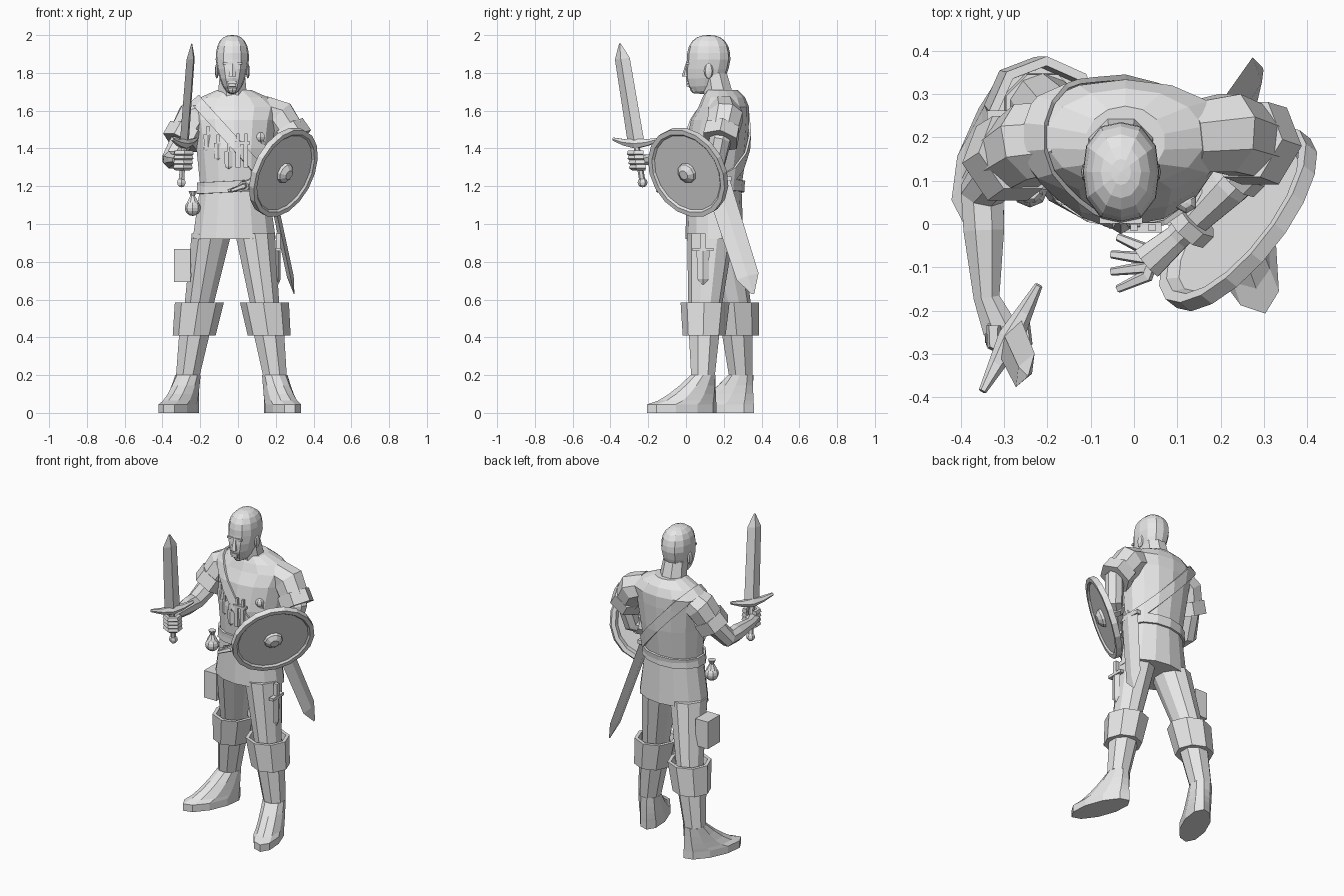
import bpy, bmesh
from math import pi, cos, sin, radians
from mathutils import Vector

cube = bpy.data.objects.get("Cube")
if cube:
    bpy.data.objects.remove(cube, do_unlink=True)

grey = bpy.data.materials.new("plain_grey")
grey.use_nodes = True
shade = (.8, .8, .8, 1)
grey.diffuse_color = shade
grey.node_tree.nodes["Principled BSDF"].inputs["Base Color"].default_value = shade


def at(x, y, z):
    return Vector((x, y, z))


X, Y, Z = at(1, 0, 0), at(0, 1, 0), at(0, 0, 1)


def finish(name, bm):
    bmesh.ops.recalc_face_normals(bm, faces=bm.faces)
    mesh = bpy.data.meshes.new(name)
    bm.to_mesh(mesh)
    bm.free()
    mesh.materials.append(grey)
    obj = bpy.data.objects.new(name, mesh)
    bpy.context.collection.objects.link(obj)
    return obj


def loft(name, centres, radii, sides=8, side=X, axis=None, spin=.5):
    """Skin polygon rings along a path and cap both ends."""
    bm = bmesh.new()
    grow = 1 / cos(pi / sides) if spin else 1
    last = len(centres) - 1
    rings = []
    for i, (centre, radius) in enumerate(zip(centres, radii)):
        wide, deep = radius if isinstance(radius, tuple) else (radius, radius)
        along = axis or centres[min(i + 1, last)] - centres[max(i - 1, 0)]
        along = along.normalized()
        across = (side - along * side.dot(along)).normalized()
        other = along.cross(across)
        angles = [2 * pi * (k + spin) / sides for k in range(sides)]
        rings.append([bm.verts.new(centre + grow * (across * cos(a) * wide
                                                    + other * sin(a) * deep))
                      for a in angles])
    for low, high in zip(rings, rings[1:]):
        for k in range(sides):
            bm.faces.new((low[k - 1], low[k], high[k], high[k - 1]))
    bm.faces.new(rings[0])
    bm.faces.new(rings[-1])
    return finish(name, bm)


def bar(name, start, end, wide, thick, side=X):
    return loft(name, [start, end], [(wide, thick)] * 2, 4, side)


def blade(name, base, tip, wide, thick, side):
    """Diamond section tapering to a point."""
    return loft(name, [base, base.lerp(tip, .85), tip],
                [(wide, thick), (wide * .9, thick), (wide * .1, thick * .1)],
                4, side, spin=0)


def ball(name, centre, size, segments=8):
    bm = bmesh.new()
    bmesh.ops.create_uvsphere(bm, u_segments=segments, v_segments=segments, radius=1)
    for v in bm.verts:
        v.co = centre + v.co * size if isinstance(size, float) else \
            centre + Vector(a * b for a, b in zip(v.co, size))
    return finish(name, bm)


def band(name, body, point, normal, half):
    """Strap cut from a slightly swollen copy of the body between two planes."""
    bm = bmesh.new()
    bm.from_mesh(body.data)
    bm.normal_update()
    for v, n in [(v, v.normal.copy()) for v in bm.verts]:
        v.co += n * .01
    normal = normal.normalized()
    for s in (1, -1):
        bmesh.ops.bisect_plane(bm, geom=bm.verts[:] + bm.edges[:] + bm.faces[:],
                               plane_co=point + normal * half * s,
                               plane_no=normal * s, clear_outer=True)
    solid = finish(name, bm).modifiers.new("thickness", "SOLIDIFY")
    solid.thickness = .012
    solid.offset = 0


# Tunic, belt and shoulder strap
outline = [(.15, .92, .22, .15), (.15, 1.2, .18, .14), (.16, 1.4, .2, .16),
           (.18, 1.55, .22, .15), (.2, 1.62, .24, .13), (.2, 1.67, .18, .11),
           (.19, 1.71, .09, .08)]
tunic = loft("tunic", [at(-.02, y, z) for y, z, wide, deep in outline],
             [(wide, deep) for y, z, wide, deep in outline], 14, axis=Z)
band("belt", tunic, Z * 1.2, at(-.05, 0, 1), .03)
band("shoulder_strap", tunic, at(-.11, 0, 1.53), at(.74, 0, .67), .03)

# Head, squared off a little, with the jaw narrowed and pushed forward
skull, skull_size = at(-.03, .12, 1.87), (.088, .115, .13)
head = ball("head", skull, skull_size, 12)
for v in head.data.vertices:
    q = v.co - skull
    q /= sum(abs(c / s) ** 2.5 for c, s in zip(q, skull_size)) ** .4
    if q.z < 0:
        q.z *= 1.4
        drop = -q.z / .18
        q.x *= 1 - .3 * drop
        q.y -= .03 * drop
    v.co = skull + q

# Neck and features
loft("neck", [skull + at(0, .06, -.22), skull + at(0, .03, -.07)], [.08, .066], axis=Z)
loft("nose", [skull + at(0, -.11, -.02), skull + at(0, -.12, -.09)], [.01, .02], 6, axis=Z)
ball("chin", skull + at(0, -.07, -.15), .03)
for name, forward, drop, half in (("brow", .112, .02, .05), ("upper_lip", .114, .12, .025),
                                  ("lower_lip", .11, .135, .02)):
    middle = skull - at(0, forward, drop)
    bar(name, middle - X * half, middle + X * half, .007, .006, Y)
for name, s in (("left_ear", 1), ("right_ear", -1)):
    ball(name, skull + at(s * .082, 0, -.06), (.01, .024, .04))


# Legs: trousers, boot shaft, foot and turned cuff
def leg(label, hip, knee, ankle, turn):
    toe_way = at(sin(radians(turn)), -cos(radians(turn)), 0)
    sideways = Z.cross(toe_way)
    loft(label + "_trouser", [hip, knee], [(.105, .118), (.075, .083)], 10, axis=Z)
    loft(label + "_boot_shaft", [knee, knee.lerp(ankle, .4), ankle],
         [.085, .08, .063], axis=Z)
    cuff = [knee.lerp(ankle, t) for t in (.4, -.1, -.1, .1)]
    loft(label + "_boot_cuff", cuff, [.105, .12, .1, .09], 8, sideways, Z)
    ground = at(ankle.x, ankle.y, 0)
    steps = [i / 4 for i in range(5)]
    heights = [.045 + .155 * t ** 1.5 for t in steps]
    foot = [ground + toe_way * .12 * (1 - t) + Z * h for t, h in zip(steps, heights)]
    sizes = [(.076 - .012 * t, .186 - .12 * t) for t in steps]
    loft(label + "_foot", [ground + toe_way * .12] + foot, sizes[:1] + sizes, 10,
         sideways, Z)


leg("right", at(-.14, .17, .95), at(-.21, .26, .55), at(-.265, .29, .2), -24)
leg("left", at(.09, .13, .95), at(.145, .1, .55), at(.195, .09, .2), 20)


# Arms: short sleeve with a heavy cuff, bare forearm and palm
def arm(label, shoulder, sleeve_end, elbow, wrist, palm, across):
    bulge = shoulder.lerp(sleeve_end, .5) + at(0, .02, .05)
    loft(label + "_sleeve", [shoulder, bulge, sleeve_end], [.08, .09, .08], 8, Y)
    loft(label + "_sleeve_cuff", [bulge.lerp(sleeve_end, .5), sleeve_end],
         [.088, .09], 6, Y)
    loft(label + "_arm", [bulge, sleeve_end, elbow, elbow.lerp(wrist, .35), wrist, palm],
         [.06, .055, .05, .047, .03, (.04, .025)], 8, across)


arm("right", at(-.16, .2, 1.6), at(-.305, .14, 1.43), at(-.35, .07, 1.34),
    at(-.34, -.17, 1.34), at(-.31, -.24, 1.34), X)
left_elbow, left_wrist, left_palm = at(.28, .15, 1.3), at(.1, -.03, 1.22), at(.03, -.09, 1.2)
arm("left", at(.13, .2, 1.6), at(.3, .18, 1.44), left_elbow, left_wrist, left_palm,
    at(.6, -.8, 0))

# Left fingers fan out from the palm
for i in range(4):
    spread = i - 1.5
    root = left_palm + at(0, -.02, 0) * spread
    tip = root + at(-.09 + .015 * abs(spread), -.02 * spread, -.025)
    loft("left_finger", [left_palm.lerp(left_wrist, .2), root, tip], [.012, .013, .008], 5, Z)

# Sword held upright, with fingers wrapped round the grip
pommel, point = at(-.3, -.23, 1.22), at(-.245, -.35, 1.955)
guard = at(.13, .245, 0)
collar = pommel.lerp(point, .28)
blade("sword_blade", collar, point, .05, .018, guard)
loft("sword_grip", [pommel, collar], [.014, .014], 6)
ball("sword_pommel", pommel, .026, 6)
reach = range(-2, 3)
loft("sword_guard", [collar + guard * f / 4 + Z * f * f * .006 for f in reach],
     [.026 - .009 * abs(f) for f in reach], 6, Z)
for i in range(4):
    middle = pommel.lerp(point, .11 + i * .034)
    curl = [2.6 + k * 1.1 for k in range(5)]
    loft("right_finger", [middle + at(cos(a), sin(a), 0) * .042 for a in curl],
         [.014] * 5, 5, Z)

# Round shield with raised rim and boss, strapped to the left forearm
hub, facing = at(.242, .01, 1.273), at(.72, -.57, -.36).normalized()
profile = [(0, .2), (-.02, .22), (-.02, .245), (.015, .245), (.015, .22), (.005, .21)]
loft("shield", [hub + facing * d for d, r in profile], [r for d, r in profile],
     18, Z, facing)
loft("shield_boss", [hub + facing * d for d in (0, .02, .04)], [.055, .05, .025], 10, Z)
for t in (.1, .75):
    loft("shield_strap", [left_wrist.lerp(left_elbow, t), left_wrist.lerp(left_elbow, t + .14)],
         [.055, .055])

# Throwing knives following the curve of the chest
for i in range(3):
    x = -.16 + i * .055
    top = at(x, 2.4 * x * x - .01, 1.52 - i * .045)
    bar("knife_grip", top, top - Z * .05, .008, .008)
    blade("knife_blade", top - Z * .045, top - Z * .14, .022, .008, X)

# Small sheathed daggers on the chest
for x in (0, .042):
    mouth = at(x, -.008, 1.43)
    bar("dagger_sheath", mouth - Z * .13, mouth, .012, .012)
    bar("dagger_guard", mouth - X * .022, mouth + X * .022, .012, .008, Y)
    bar("dagger_grip", mouth, mouth + Z * .05, .008, .008)

# Sheathed long blade at the left hip
mouth, hilt = at(.165, .16, 1.24), at(.12, .05, 1.46)
blade("scabbard", mouth, at(.297, .355, .63), .068, .018, Y)
loft("scabbard_hilt", [mouth, hilt], [.016, .014], 6)
ball("scabbard_pommel", hilt, .026, 6)
bar("scabbard_guard", mouth - Y * .08, mouth + Y * .08, .014, .012)

# Belt pouch with a gathered neck
pouch = at(-.24, .08, 1.085)
ball("belt_pouch", pouch, .042)
loft("pouch_neck", [pouch + Z * h for h in (.03, .065, .09)], [.03, .012, .022])

# Thigh case with its short ties
case = at(-.295, .2, .78)
bar("thigh_case", case - Z * .087, case + Z * .087, .044, .062)
for h in (-.05, 0, .05):
    bar("case_tie", case + Z * h, case + Z * h + X * .07, .045, .01, Y)

# Dagger on the left thigh
mouth = at(.212, .09, .865)
blade("thigh_dagger", mouth, mouth - Z * .185, .034, .014, Y)
bar("thigh_dagger_guard", mouth - Y * .055, mouth + Y * .055, .014, .009)
bar("thigh_dagger_grip", mouth, mouth + Z * .085, .012, .012)
